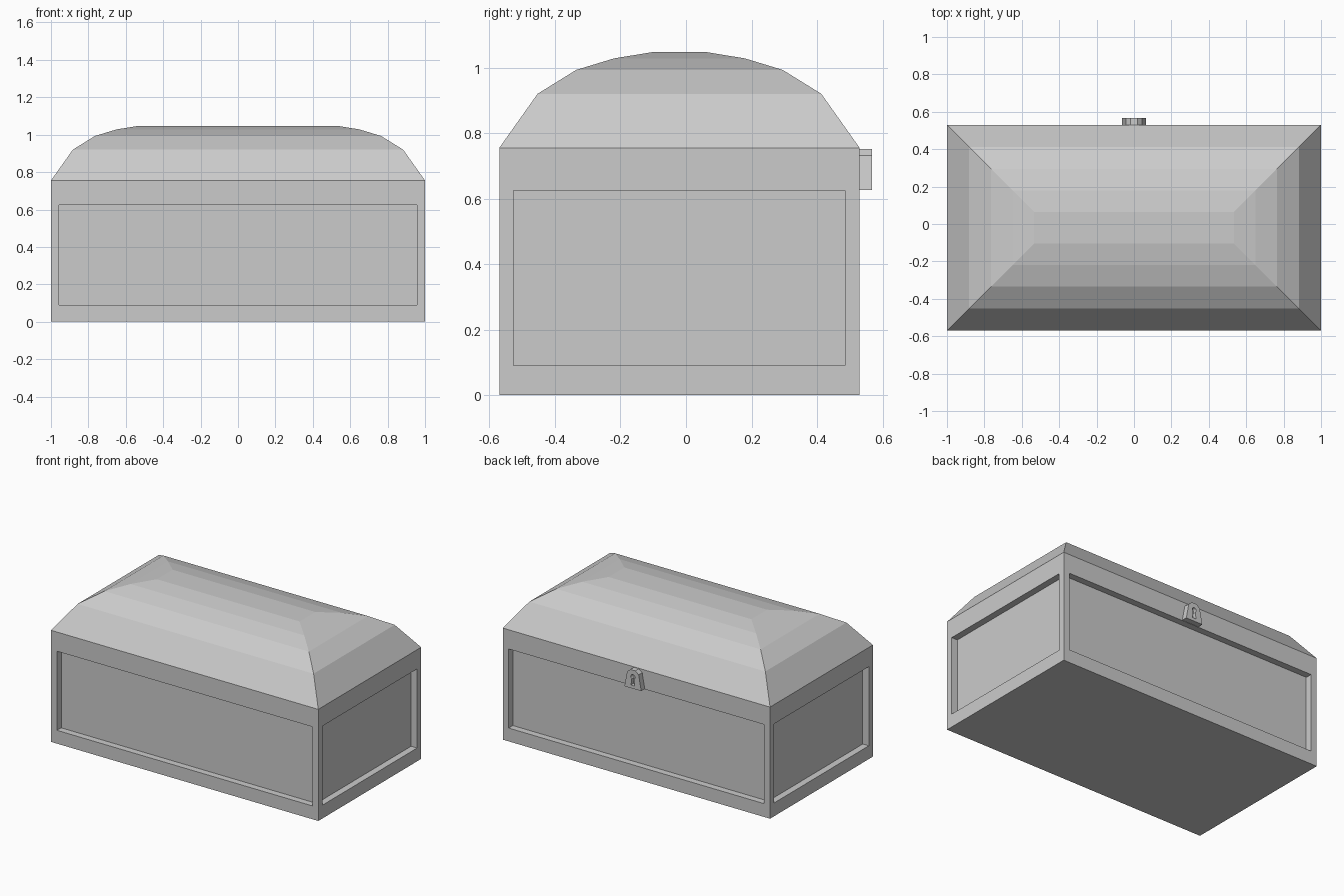
import bpy
import bmesh
import math
from mathutils import Vector

if "Cube" in bpy.data.objects:
    bpy.data.objects.remove(bpy.data.objects["Cube"], do_unlink=True)

grey = bpy.data.materials.new("plain_grey")
grey.use_nodes = True
grey.diffuse_color = (0.6, 0.6, 0.6, 1)
grey.node_tree.nodes["Principled BSDF"].inputs["Base Color"].default_value = (0.6, 0.6, 0.6, 1)

HALF_X, HALF_Y, MID_Y = 1.0, 0.55, -0.02
RIM = 0.755
BACK = MID_Y + HALF_Y


def add_object(name, bm):
    bmesh.ops.recalc_face_normals(bm, faces=bm.faces)
    mesh = bpy.data.meshes.new(name)
    bm.to_mesh(mesh)
    bm.free()
    mesh.materials.append(grey)
    obj = bpy.data.objects.new(name, mesh)
    bpy.context.collection.objects.link(obj)
    return obj


def rectangle_ring(bm, inset, z):
    x, y = HALF_X - inset, HALF_Y - inset
    return [bm.verts.new((sx * x, MID_Y + sy * y, z))
            for sx, sy in ((-1, -1), (1, -1), (1, 1), (-1, 1))]


def bridge(bm, low, high):
    n = len(low)
    return [bm.faces.new((low[i], low[(i + 1) % n], high[(i + 1) % n], high[i]))
            for i in range(n)]


def prism(name, outline, y0, y1):
    """Extrude an x-z outline along y."""
    bm = bmesh.new()
    near = [bm.verts.new((x, y0, z)) for x, z in outline]
    far = [bm.verts.new((x, y1, z)) for x, z in outline]
    bridge(bm, near, far)
    bm.faces.new(near)
    bm.faces.new(far)
    return add_object(name, bm)


# Chest body with a sunken panel on each side
bm = bmesh.new()
base = rectangle_ring(bm, 0, 0)
sides = bridge(bm, base, rectangle_ring(bm, 0, RIM))
bm.faces.new(base)
bmesh.ops.recalc_face_normals(bm, faces=bm.faces)
if sides[0].normal.y > 0:
    bmesh.ops.reverse_faces(bm, faces=bm.faces)
bmesh.ops.inset_individual(bm, faces=sides, thickness=0.062)
for face in sides:
    for v in face.verts:
        v.co.z = 0.09 if v.co.z < RIM / 2 else 0.625
panels = bmesh.ops.extrude_discrete_faces(bm, faces=sides)["faces"]
for face in panels:
    face.normal_update()
    bmesh.ops.translate(bm, verts=face.verts, vec=face.normal * -0.045)
add_object("chest_body", bm)

# Domed lid made of shrinking rectangular rings
bm = bmesh.new()
ring = rectangle_ring(bm, 0, RIM)
for inset, z in ((0.117, 0.92), (0.235, 0.993), (0.35, 1.028), (0.466, 1.047)):
    upper = rectangle_ring(bm, inset, z)
    bridge(bm, ring, upper)
    ring = upper
bm.faces.new(ring)
add_object("chest_lid", bm)

# Tapered lock plate on the back
half = [(0.063, 0.627), (0.043, 0.732), (0.018, 0.752)]
outline = half + [(-x, z) for x, z in reversed(half)]
lock = prism("lock_plate", outline, BACK, BACK + 0.038)

# Keyhole cut: round head with a flared slot
head = [(0.016 * math.sin(a), 0.706 + 0.016 * math.cos(a))
        for a in (math.radians(-150 + 30 * i) for i in range(11))]
keyhole = prism("keyhole_cutter", head + [(0.014, 0.648), (-0.014, 0.648)],
                BACK + 0.012, BACK + 0.06)
keyhole.hide_render = True
keyhole.hide_viewport = True
cut = lock.modifiers.new("keyhole", "BOOLEAN")
cut.object = keyhole
cut.operation = "DIFFERENCE"
cut.solver = "EXACT"
